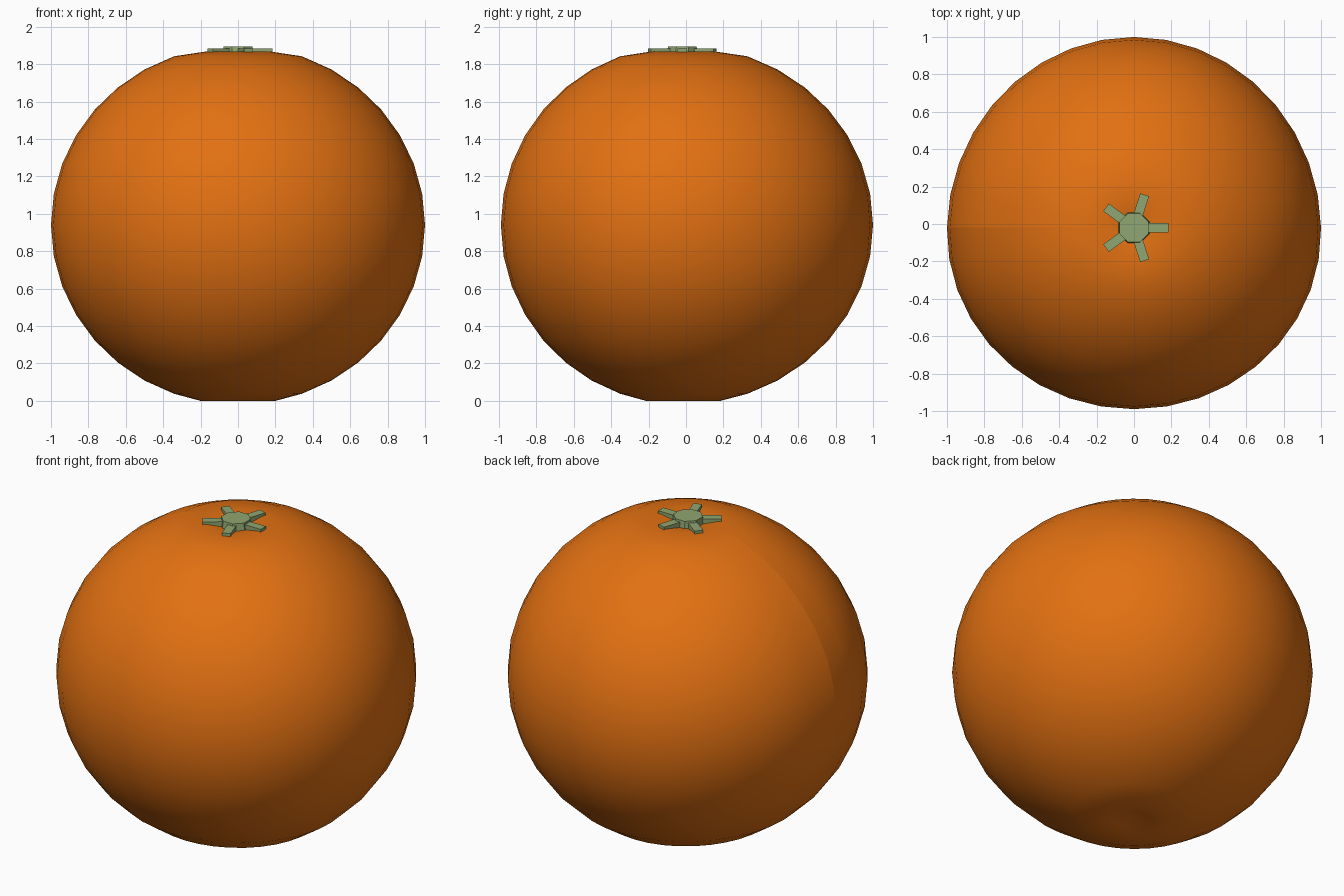
import bpy, bmesh
from math import sin, cos, pi, radians
from mathutils import Matrix, Vector

cube = bpy.data.objects.get("Cube")
if cube:
    bpy.data.objects.remove(cube, do_unlink=True)

CENTRE_Y = -0.02
SIDES = 36


def material(name, rgb):
    mat = bpy.data.materials.new(name)
    mat.use_nodes = True
    mat.diffuse_color = (*rgb, 1)
    bsdf = mat.node_tree.nodes["Principled BSDF"]
    bsdf.inputs["Base Color"].default_value = (*rgb, 1)
    bsdf.inputs["Roughness"].default_value = 0.8
    return mat


def add_object(name, bm, mat):
    bmesh.ops.recalc_face_normals(bm, faces=bm.faces[:])
    mesh = bpy.data.meshes.new(name)
    bm.to_mesh(mesh)
    bm.free()
    mesh.materials.append(mat)
    obj = bpy.data.objects.new(name, mesh)
    bpy.context.collection.objects.link(obj)
    return obj


orange = material("orange_peel", (0.76, 0.163, 0.006))
green = material("stem_green", (0.28, 0.38, 0.165))

# Fruit profile: squashed arc with a shallow dimple at both poles
profile = [(0.10, 0.008), (0.20, 0.0)]
for deg in range(-70, 71, 10):
    a = radians(deg)
    profile.append((cos(a), 0.94 + 0.96 * sin(a)))
profile += [(0.17, 1.868), (0.09, 1.853)]

# Fruit body: turned profile, slightly egg-shaped in plan
bm = bmesh.new()
rings = []
for r, z in profile:
    ring = []
    for i in range(SIDES):
        a = 2 * pi * i / SIDES
        s = sin(a)
        x = r * cos(a) * (1 - 0.016 * s)
        y = r * s * (1.02 if s > 0 else 0.97) + CENTRE_Y
        ring.append(bm.verts.new((x, y, z)))
    rings.append(ring)
for low, high in zip(rings, rings[1:]):
    for i in range(SIDES):
        j = (i + 1) % SIDES
        bm.faces.new((low[i], low[j], high[j], high[i]))
for ring, z in ((rings[0], 0.03), (rings[-1], 1.845)):
    pole = bm.verts.new((0, CENTRE_Y, z))
    for i in range(SIDES):
        bm.faces.new((ring[i], ring[(i + 1) % SIDES], pole))
for face in bm.faces:
    face.smooth = True
# Faint seam down one side
for low, high in zip(rings, rings[1:]):
    bm.edges.get((low[SIDES // 2], high[SIDES // 2])).smooth = False
add_object("fruit_body", bm, orange)

# Stem button: short eight-sided plug
bm = bmesh.new()
bmesh.ops.create_cone(
    bm, cap_ends=True, segments=8, radius1=0.09, radius2=0.083, depth=0.055,
    matrix=Matrix.Translation((0, CENTRE_Y, 1.8675)) @ Matrix.Rotation(pi / 8, 4, "Z"))
add_object("stem_button", bm, green)

# Five sepals radiating from the button
bm = bmesh.new()
for i in range(5):
    place = (Matrix.Translation((0, CENTRE_Y, 1.866))
             @ Matrix.Rotation(2 * pi * i / 5, 4, "Z")
             @ Matrix.Translation((0.115, 0, 0))
             @ Matrix.Diagonal(Vector((0.14, 0.05, 0.034, 1))))
    bmesh.ops.create_cube(bm, size=1, matrix=place)
add_object("sepals", bm, green)
